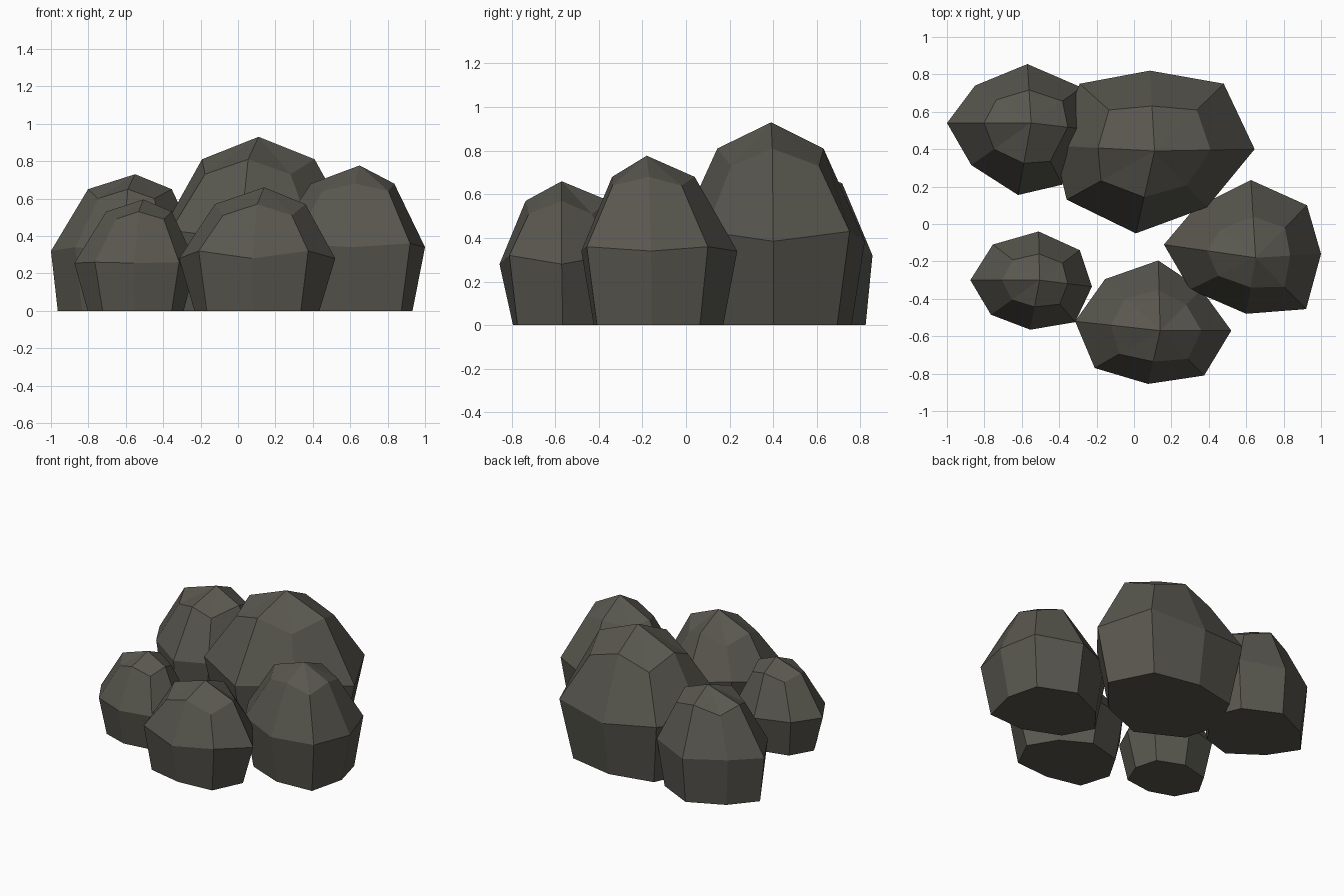
import bpy, bmesh

if "Cube" in bpy.data.objects:
    bpy.data.objects.remove(bpy.data.objects["Cube"])

stone = bpy.data.materials.new("dark_grey_stone")
stone.diffuse_color = (0.098, 0.094, 0.077, 1)
stone.use_nodes = True
stone.node_tree.nodes["Principled BSDF"].inputs["Base Color"].default_value = stone.diffuse_color


def rock(name, apex, girth, girth_z, shoulder, shoulder_z, foot):
    """Eight-sided boulder: foot ring, widest ring, shoulder ring and a peak.
    girth starts at east and runs anticlockwise; the pairs are values
    for the straight (E, N, W, S) and the diagonal directions."""
    ax, ay, az = apex
    cx = sum(p[0] for p in girth) / 8
    cy = sum(p[1] for p in girth) / 8
    bm = bmesh.new()
    base, mid, top = [], [], []
    for i, (x, y) in enumerate(girth):
        k = i % 2
        f, s = foot[k], shoulder[k]
        base.append(bm.verts.new((cx + (x - cx) * f, cy + (y - cy) * f, 0)))
        mid.append(bm.verts.new((x, y, girth_z[k])))
        top.append(bm.verts.new((ax + (x - ax) * s, ay + (y - ay) * s, shoulder_z[k])))
    peak = bm.verts.new(apex)
    for i in range(8):
        j = (i + 1) % 8
        bm.faces.new((base[i], base[j], mid[j], mid[i]))
        bm.faces.new((mid[i], mid[j], top[j], top[i]))
        bm.faces.new((top[i], top[j], peak))
    bm.faces.new(base[::-1])
    bmesh.ops.recalc_face_normals(bm, faces=bm.faces)
    mesh = bpy.data.meshes.new(name)
    bm.to_mesh(mesh)
    bm.free()
    mesh.materials.append(stone)
    bpy.context.collection.objects.link(bpy.data.objects.new(name, mesh))


# Tall boulder at the back
rock("back_rock", (0.11, 0.39, 0.93),
     [(0.645, 0.40), (0.48, 0.75), (0.085, 0.82), (-0.29, 0.75),
      (-0.43, 0.42), (-0.36, 0.13), (0.01, -0.05), (0.39, 0.09)],
     (0.385, 0.43), (0.56, 0.61), (0.81, 0.73), (0.85, 0.83))

# Boulder at the back left
rock("back_left_rock", (-0.55, 0.54, 0.73),
     [(-0.20, 0.50), (-0.28, 0.73), (-0.57, 0.855), (-0.85, 0.74),
      (-1.0, 0.54), (-0.87, 0.315), (-0.62, 0.155), (-0.385, 0.21)],
     (0.32, 0.34), (0.56, 0.62), (0.65, 0.60), (0.91, 0.87))

# Boulder on the right
rock("right_rock", (0.65, -0.18, 0.777),
     [(1.0, -0.16), (0.925, 0.10), (0.625, 0.235), (0.325, 0.085),
      (0.16, -0.11), (0.30, -0.35), (0.60, -0.48), (0.92, -0.455)],
     (0.34, 0.36), (0.53, 0.57), (0.68, 0.64), (0.83, 0.85))

# Boulder at the front
rock("front_rock", (0.14, -0.57, 0.66),
     [(0.52, -0.57), (0.36, -0.35), (0.13, -0.195), (-0.155, -0.295),
      (-0.315, -0.52), (-0.21, -0.77), (0.075, -0.855), (0.375, -0.81)],
     (0.28, 0.32), (0.58, 0.63), (0.57, 0.51), (0.80, 0.86))

# Small boulder at the front left
rock("front_left_rock", (-0.505, -0.30, 0.595),
     [(-0.225, -0.335), (-0.29, -0.14), (-0.51, -0.04), (-0.755, -0.11),
      (-0.875, -0.30), (-0.765, -0.485), (-0.555, -0.565), (-0.315, -0.525)],
     (0.255, 0.26), (0.54, 0.57), (0.53, 0.49), (0.79, 0.82))
